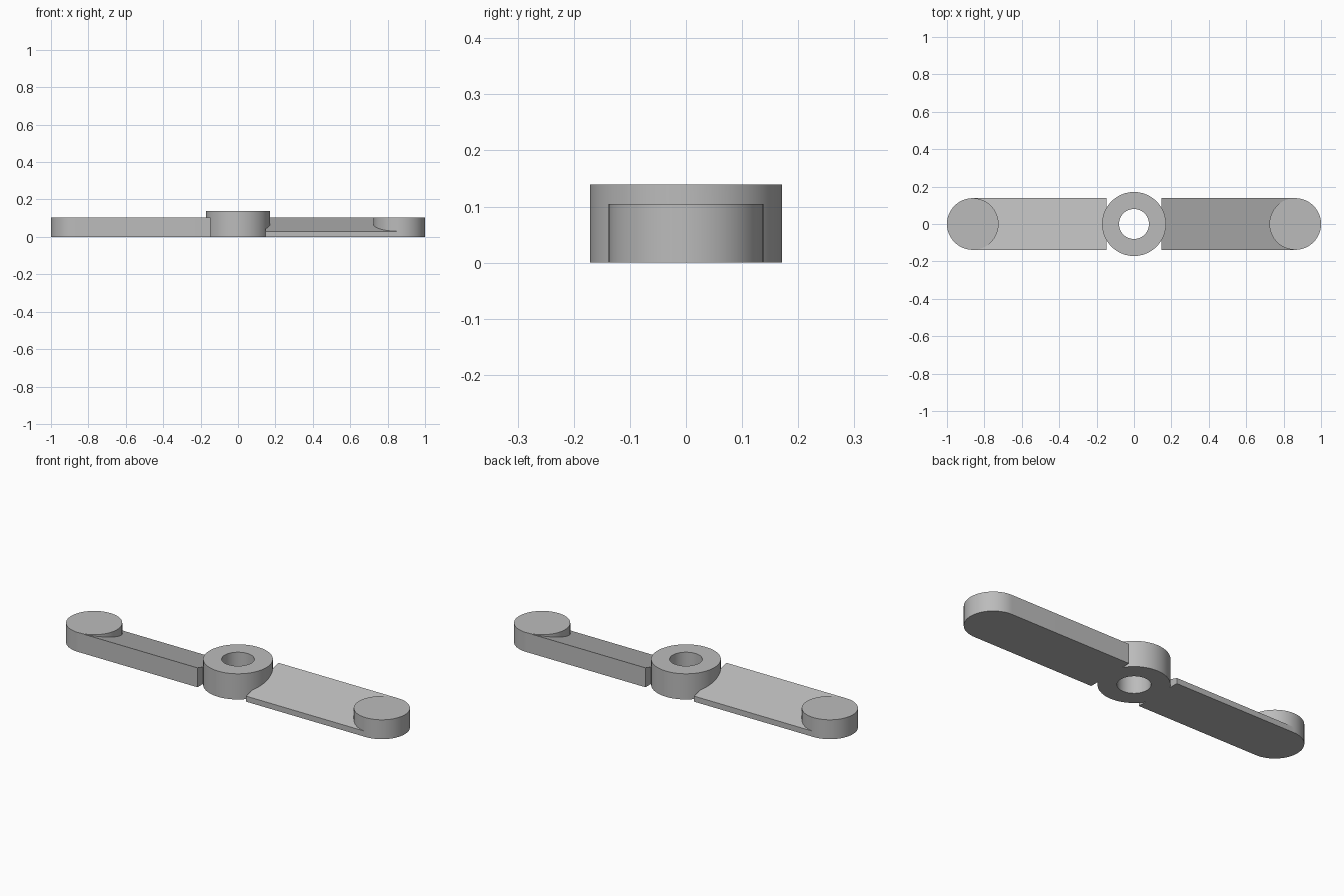
import bpy, bmesh
from math import pi, cos, sin

cube = bpy.data.objects.get("Cube")
if cube:
    bpy.data.objects.remove(cube, do_unlink=True)

HUB_R, HOLE_R, HUB_H = 0.171, 0.08, 0.139
TIP_R, BLADE_H, EDGE_H = 0.138, 0.105, 0.03
ROOT_X, TIP_X = 0.146, 1 - 0.138
SEGMENTS = 96

grey = bpy.data.materials.new("plain grey")
grey.use_nodes = True
colour = (0.5, 0.5, 0.5, 1)
grey.diffuse_color = colour
grey.node_tree.nodes["Principled BSDF"].inputs["Base Color"].default_value = colour


def finish(bm, name):
    bmesh.ops.recalc_face_normals(bm, faces=bm.faces)
    mesh = bpy.data.meshes.new(name)
    bm.to_mesh(mesh)
    bm.free()
    mesh.materials.append(grey)
    obj = bpy.data.objects.new(name, mesh)
    bpy.context.collection.objects.link(obj)
    return obj


def prism(name, profile, offset):
    """Extrude a closed profile along the offset vector."""
    bm = bmesh.new()
    face = bm.faces.new([bm.verts.new(p) for p in profile])
    moved = bmesh.ops.extrude_face_region(bm, geom=[face])["geom"]
    verts = [v for v in moved if isinstance(v, bmesh.types.BMVert)]
    bmesh.ops.translate(bm, verts=verts, vec=offset)
    return finish(bm, name)


def disc(name, x, radius, z0, z1):
    ring = [(x + radius * cos(2 * pi * i / SEGMENTS),
             radius * sin(2 * pi * i / SEGMENTS), z0) for i in range(SEGMENTS)]
    return prism(name, ring, (0, 0, z1 - z0))


def select(obj):
    bpy.ops.object.select_all(action="DESELECT")
    obj.select_set(True)
    bpy.context.view_layer.objects.active = obj


def combine(obj, other, operation):
    """Apply a boolean and discard the second solid."""
    mod = obj.modifiers.new("combine", "BOOLEAN")
    mod.operation, mod.solver, mod.object = operation, "EXACT", other
    select(obj)
    bpy.ops.object.modifier_apply(modifier=mod.name)
    bpy.data.objects.remove(other, do_unlink=True)


# Hub with its shaft hole
rotor = disc("rotor", 0, HUB_R, 0, HUB_H)
combine(rotor, disc("shaft_hole", 0, HOLE_R, -0.1, 0.3), "DIFFERENCE")

# Two wedge blades, each with a round tip, pitched opposite ways
for side in (1, -1):
    section = [(side * ROOT_X, side * y, z) for y, z in (
        (-TIP_R, 0), (TIP_R, 0), (TIP_R, BLADE_H), (-TIP_R, EDGE_H))]
    blade = prism("blade", section, (side * (TIP_X - ROOT_X), 0, 0))
    combine(blade, disc("blade_tip", side * TIP_X, TIP_R, 0, BLADE_H), "UNION")
    combine(rotor, blade, "UNION")

select(rotor)
bpy.ops.object.shade_smooth_by_angle(angle=pi / 9)
# The pitched blade faces meet the level tips at a shallow angle
for face in rotor.data.polygons:
    if abs(face.normal.z) > 0.5:
        face.use_smooth = False
